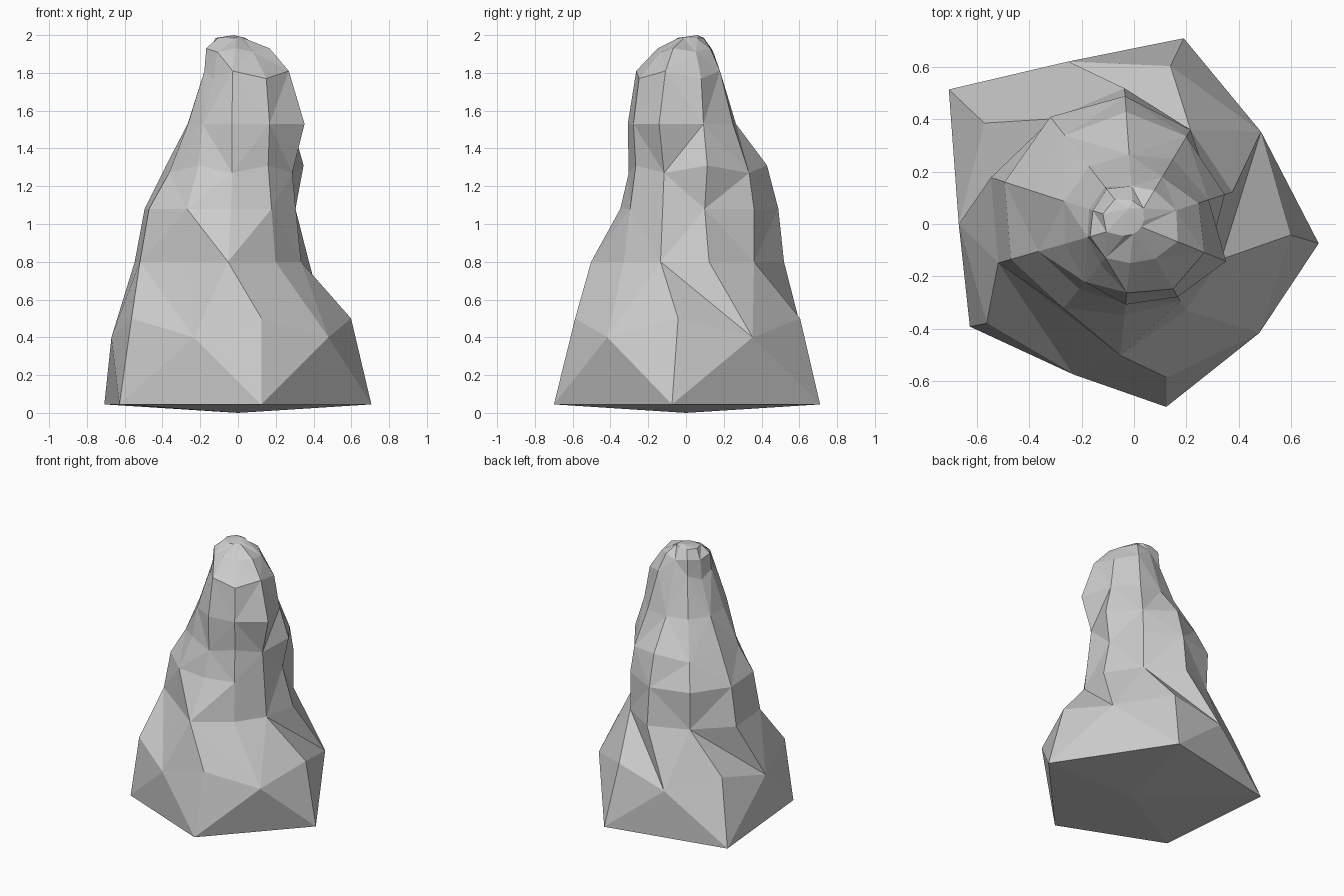
import bpy, bmesh
from math import radians, sin, cos

if "Cube" in bpy.data.objects:
    bpy.data.objects.remove(bpy.data.objects["Cube"])

# Ten irregular spoke directions shared by all rings (every other one is a base corner)
SPOKES = [-6, 34, 75, 110, 144, 178, 212, 246, 280, 317]
CORNERS = [0.71, 0.735, 0.875, 0.74, 0.71]

# Each ring: height, zigzag in height, twist in degrees, radius along each spoke
RINGS = [
    (0.45, 0.05, 2, [0.60, 0.60, 0.62, 0.67, 0.69, 0.67, 0.68, 0.62, 0.60, 0.635]),
    (0.80, 0.00, -16, [0.36, 0.395, 0.42, 0.52, 0.51, 0.575, 0.54, 0.43, 0.505, 0.385]),
    (1.08, 0.00, -16, [0.33, 0.32, 0.42, 0.49, 0.52, 0.52, 0.49, 0.42, 0.35, 0.345]),
    (1.29, -0.02, -16, [0.31, 0.365, 0.39, 0.43, 0.43, 0.40, 0.38, 0.325, 0.305, 0.31]),
    (1.53, 0.00, -16, [0.38, 0.30, 0.29, 0.265, 0.28, 0.28, 0.275, 0.29, 0.31, 0.325]),
    (1.79, 0.02, -16, [0.29, 0.26, 0.21, 0.19, 0.18, 0.18, 0.185, 0.20, 0.265, 0.29]),
    (1.92, 0.01, -16, [0.18, 0.17, 0.15, 0.145, 0.17, 0.165, 0.175, 0.17, 0.15, 0.155]),
    (1.985, 0.00, -16, [0.03, 0.04, 0.07, 0.09, 0.12, 0.125, 0.11, 0.06, 0.04, 0.03]),
]

bm = bmesh.new()


def spoke_vert(angle, r, z):
    a = radians(angle)
    return bm.verts.new((r * cos(a), r * sin(a), z))


# Five-cornered foot with a shallow point underneath
foot = [spoke_vert(SPOKES[2 * i], r, 0.045) for i, r in enumerate(CORNERS)]
under = bm.verts.new((0, 0, 0))
rings = [[spoke_vert(SPOKES[i] + twist, r, z + zig * (1 if i % 2 == 0 else -1))
          for i, r in enumerate(radii)] for z, zig, twist, radii in RINGS]

# Foot to the first ring
first = rings[0]
for i in range(5):
    j = (i + 1) % 5
    a, mid, b = first[2 * i], first[2 * i + 1], first[2 * j]
    bm.faces.new((under, foot[j], foot[i]))
    bm.faces.new((foot[i], mid, a))
    bm.faces.new((foot[i], foot[j], mid))
    bm.faces.new((foot[j], b, mid))

# Craggy body, with the triangle diagonals alternating
for k, (lo, hi) in enumerate(zip(rings, rings[1:])):
    for i in range(10):
        j = (i + 1) % 10
        if (i + k) % 2:
            bm.faces.new((lo[i], lo[j], hi[j]))
            bm.faces.new((lo[i], hi[j], hi[i]))
        else:
            bm.faces.new((lo[i], lo[j], hi[i]))
            bm.faces.new((lo[j], hi[j], hi[i]))

# Summit
tip = bm.verts.new((-0.02, 0.06, 2.0))
for i in range(10):
    bm.faces.new((rings[-1][i], rings[-1][(i + 1) % 10], tip))

bmesh.ops.recalc_face_normals(bm, faces=bm.faces)
mesh = bpy.data.meshes.new("rock_spire")
bm.to_mesh(mesh)
bm.free()
rock = bpy.data.objects.new("rock_spire", mesh)
bpy.context.collection.objects.link(rock)
